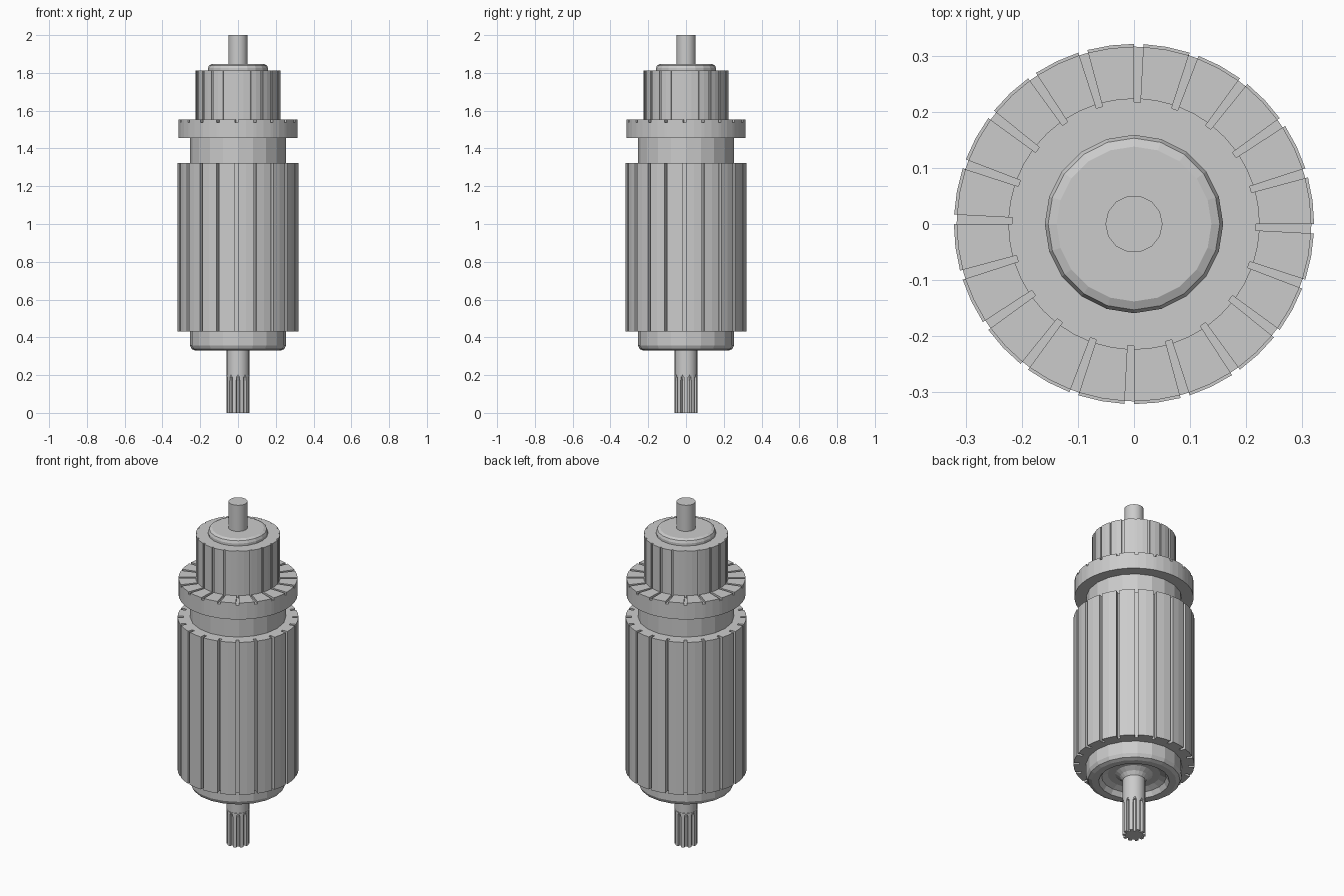
import bpy, bmesh, math

cube = bpy.data.objects.get("Cube")
if cube:
    bpy.data.objects.remove(cube, do_unlink=True)

steel = bpy.data.materials.new("plain grey steel")
steel.use_nodes = True
GREY = (0.6, 0.6, 0.6, 1)
steel.diffuse_color = GREY
steel.node_tree.nodes["Principled BSDF"].inputs["Base Color"].default_value = GREY

BARS = 20
STEP = 360 / BARS
GAP = 3  # slot width in degrees


def ring(r, sides):
    return [(r, 360 * i / sides) for i in range(sides)]


def slotted(outer, inner):
    """Outline of bars separated by narrow radial slots."""
    pts = []
    for i in range(BARS):
        a = i * STEP
        b = a + STEP - GAP
        pts += [(outer, a), (outer, (a + b) / 2), (outer, b), (inner, b), (inner, a + STEP)]
    return pts


def splined(outer, inner, width, teeth=10):
    """Outline of a toothed shaft; width is the groove share of each pitch."""
    pts = []
    pitch = 360 / teeth
    for i in range(teeth):
        a = (i + 0.5) * pitch
        half = pitch * width / 2
        pts += [(outer, a - pitch / 2), (outer, a - half), (inner, a - half * 0.8),
                (inner, a + half * 0.8), (outer, a + half)]
    return pts


def loft(name, sections, smooth=False):
    """Skin a stack of (height, polar outline) sections and cap both ends."""
    bm = bmesh.new()
    rows = []
    for z, outline in sections:
        rows.append([bm.verts.new((r * math.cos(math.radians(a)), r * math.sin(math.radians(a)), z))
                     for r, a in outline])
    for low, high in zip(rows, rows[1:]):
        n = len(low)
        for i in range(n):
            j = (i + 1) % n
            bm.faces.new((low[i], low[j], high[j], high[i]))
    bm.faces.new(rows[0][::-1])
    bm.faces.new(rows[-1])
    bmesh.ops.recalc_face_normals(bm, faces=bm.faces)
    mesh = bpy.data.meshes.new(name)
    bm.to_mesh(mesh)
    bm.free()
    mesh.materials.append(steel)
    obj = bpy.data.objects.new(name, mesh)
    bpy.context.collection.objects.link(obj)
    if smooth:
        bpy.ops.object.select_all(action="DESELECT")
        obj.select_set(True)
        bpy.context.view_layer.objects.active = obj
        bpy.ops.object.shade_smooth_by_angle(angle=math.radians(35))
    return obj


def lathe(name, profile, sides=BARS, smooth=False):
    return loft(name, [(z, ring(r, sides)) for r, z in profile], smooth)


def prism(name, outline, bottom, top):
    return loft(name, [(bottom, outline), (top, outline)])


# Drive shaft with a splined end whose grooves fade out upward
loft("splined_shaft_end", [
    (0, splined(0.062, 0.046, 0.5)),
    (0.17, splined(0.062, 0.046, 0.5)),
    (0.187, splined(0.062, 0.049, 0.42)),
    (0.197, splined(0.062, 0.055, 0.25)),
    (0.2, splined(0.062, 0.062, 0.1)),
])
lathe("lower_shaft", [(0.06, 0.19), (0.06, 0.42)], smooth=True)

# Lower collar: rounded rim with a hollow dish around the shaft
lathe("lower_collar", [
    (0.06, 0.335), (0.075, 0.355), (0.1, 0.372), (0.14, 0.372), (0.172, 0.358),
    (0.188, 0.33), (0.225, 0.33), (0.245, 0.338), (0.255, 0.358), (0.255, 0.44)])

# Slotted core and the neck above it
prism("slotted_core", slotted(0.321, 0.29), 0.43, 1.323)
lathe("neck", [(0.254, 1.31), (0.254, 1.46)])

# Riser ring: solid base under shallow radial slots
prism("riser_ring", slotted(0.316, 0.316), 1.455, 1.538)
prism("riser_teeth", slotted(0.316, 0.217), 1.538, 1.552)

# Commutator bars, rounded end cap and upper shaft
prism("commutator", slotted(0.224, 0.217), 1.545, 1.812)
lathe("end_cap", [(0.159, 1.805), (0.159, 1.826), (0.153, 1.84), (0.138, 1.847)])
lathe("upper_shaft", [(0.051, 1.84), (0.051, 2)], 14, smooth=True)
